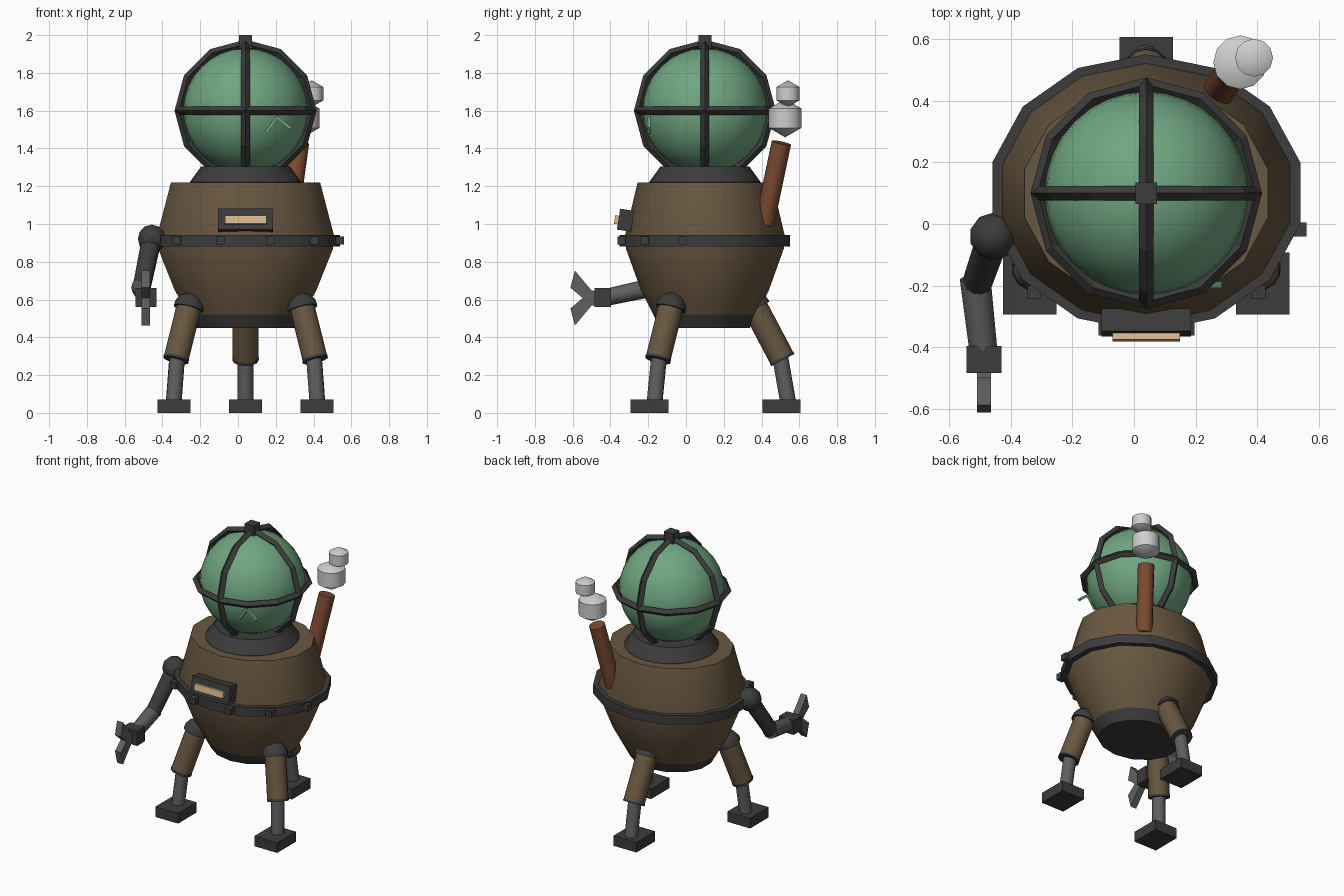
import bpy, bmesh, math
from mathutils import Vector, Matrix

cube = bpy.data.objects.get("Cube")
if cube:
    bpy.data.objects.remove(cube)

CX, CY = 0.04, 0.10   # body axis
SQUASH = 0.88         # body depth relative to width


def material(name, rgb):
    m = bpy.data.materials.new(name)
    m.use_nodes = True
    m.diffuse_color = (*rgb, 1)
    m.node_tree.nodes["Principled BSDF"].inputs["Base Color"].default_value = (*rgb, 1)
    return m


BROWN = material("brown hull", (0.14, 0.095, 0.052))
DARK = material("dark iron", (0.045, 0.045, 0.045))
STEEL = material("grey steel", (0.115, 0.115, 0.115))
GLASS = material("green glass", (0.16, 0.38, 0.22))
RUST = material("rust copper", (0.20, 0.07, 0.03))
SMOKE = material("pale smoke", (0.62, 0.62, 0.62))
LAMP = material("warm lamp", (0.70, 0.48, 0.27))


def finish(name, bm, mat, smooth=True):
    bmesh.ops.recalc_face_normals(bm, faces=bm.faces)
    mesh = bpy.data.meshes.new(name)
    bm.to_mesh(mesh)
    bm.free()
    ob = bpy.data.objects.new(name, mesh)
    bpy.context.collection.objects.link(ob)
    mesh.materials.append(mat)
    if smooth:
        bpy.ops.object.select_all(action='DESELECT')
        ob.select_set(True)
        bpy.context.view_layer.objects.active = ob
        bpy.ops.object.shade_smooth_by_angle(angle=math.radians(32))
    return ob


def box(name, loc, size, mat, rot=Matrix()):
    bm = bmesh.new()
    bmesh.ops.create_cube(bm, size=1, matrix=Matrix.Translation(loc) @ rot @ Matrix.Diagonal((*size, 1)))
    return finish(name, bm, mat, False)


def sphere(name, loc, r, mat, seg, rings):
    bm = bmesh.new()
    bmesh.ops.create_uvsphere(bm, u_segments=seg, v_segments=rings, radius=r, matrix=Matrix.Translation(loc))
    return finish(name, bm, mat)


def lathe(name, profile, mat, seg, matrix=Matrix()):
    """Closed stack of rings from (radius, height) pairs, first vertex towards +y."""
    bm = bmesh.new()
    rings = []
    for r, z in profile:
        angles = [math.pi / 2 + math.tau * i / seg for i in range(seg)]
        rings.append([bm.verts.new(matrix @ Vector((r * math.cos(a), r * math.sin(a), z))) for a in angles])
    for a, b in zip(rings, rings[1:]):
        for i in range(seg):
            j = (i + 1) % seg
            bm.faces.new((a[i], a[j], b[j], b[i]))
    bm.faces.new(rings[0])
    bm.faces.new(rings[-1])
    return finish(name, bm, mat)


def aim(a, b):
    """Matrix placing local z along a to b, with the origin at a."""
    a, b = Vector(a), Vector(b)
    return Matrix.Translation(a) @ (b - a).to_track_quat('Z', 'Y').to_matrix().to_4x4()


def rod(name, a, b, r1, r2, mat, seg=12):
    return lathe(name, [(r1, 0), (r2, (Vector(b) - Vector(a)).length)], mat, seg, aim(a, b))


def torus(name, loc, major, minor, mat, rot):
    bm = bmesh.new()
    n, m = 12, 4
    grid = []
    for i in range(n):
        spin = Matrix.Translation(loc) @ rot @ Matrix.Rotation(math.tau * i / n, 4, 'Z')
        grid.append([bm.verts.new(spin @ Vector((major + minor * math.cos(math.tau * k / m), 0,
                                                 minor * math.sin(math.tau * k / m)))) for k in range(m)])
    for i in range(n):
        a, b = grid[i], grid[(i + 1) % n]
        for k in range(m):
            bm.faces.new((a[k], b[k], b[(k + 1) % m], a[(k + 1) % m]))
    return finish(name, bm, mat, False)


# Hull, base cap, belt and neck
hull = Matrix.Translation((CX, CY, 0)) @ Matrix.Diagonal((1, SQUASH, 1, 1))
lathe("hull", [(0.31, 0.52), (0.385, 0.65), (0.475, 0.87), (0.48, 0.94), (0.405, 1.22)], BROWN, 14, hull)
lathe("base_cap", [(0.27, 0.45), (0.31, 0.52)], DARK, 14, hull)
lathe("belt", [(0.513, 0.88), (0.513, 0.943)], DARK, 14, hull)
lathe("neck", [(0.295, 1.21), (0.295, 1.222), (0.235, 1.305)], DARK, 24, Matrix.Translation((CX, CY, 0)))

# Belt bolts across the front
for k in range(5):
    a = math.radians(-135 + 30 * k)
    box("belt_bolt", (CX + 0.515 * math.cos(a), CY + 0.455 * math.sin(a), 0.912), (0.045, 0.045, 0.042), DARK)

# Dome with cage and finial
dome = Vector((CX, CY, 1.60))
sphere("glass_dome", dome, 0.33, GLASS, 32, 16)
torus("cage_level", dome, 0.353, 0.023, DARK, Matrix())
torus("cage_cross", dome, 0.353, 0.023, DARK, Matrix.Rotation(math.pi / 2, 4, 'X'))
torus("cage_lengthwise", dome, 0.353, 0.023, DARK, Matrix.Rotation(math.pi / 2, 4, 'Y'))
box("finial", (CX, CY, 1.965), (0.07, 0.07, 0.07), DARK)

# Chevron splinter on the glass
tip = Vector((0.207, -0.2, 1.565))
for end in ((0.15, -0.195, 1.485), (0.28, -0.195, 1.505)):
    d = Vector(end) - tip
    rot = Matrix.Rotation(-math.atan2(d.z, d.x), 4, 'Y')
    box("glass_splinter", tip + d / 2, (d.length, 0.02, 0.016), GLASS, rot)

# Front lamp plate
tilt = Matrix.Rotation(math.radians(-9), 4, 'X')
box("lamp_housing", (CX, -0.32, 1.02), (0.29, 0.075, 0.112), DARK, tilt)
box("lamp", (CX, -0.367, 1.022), (0.22, 0.022, 0.045), LAMP, tilt)

# Three legs
legs = [((CX + s * 0.30, -0.08, 0.56), (CX + s * 0.368, -0.148, 0.285),
         (CX + s * 0.38, -0.166, 0.06), (CX + s * 0.378, -0.193, 0.035)) for s in (-1, 1)]
legs.append(((CX, 0.365, 0.56), (CX, 0.51, 0.285), (CX, 0.54, 0.06), (CX, 0.506, 0.035)))
for hip, knee, ankle, foot in legs:
    axis = (Vector(hip) - Vector(knee)).normalized()
    lathe("hip_cap", [(0.082, -0.01), (0.08, 0.015), (0.062, 0.05), (0.03, 0.072)], DARK, 12,
          aim(hip, Vector(hip) + axis))
    rod("thigh", hip, knee, 0.068, 0.068, BROWN)
    rod("knee_rim", Vector(knee) + axis * 0.008, Vector(knee) - axis * 0.006, 0.07, 0.07, DARK)
    rod("shin", Vector(knee) + axis * 0.03, ankle, 0.042, 0.042, STEEL)
    box("foot", foot, (0.174, 0.202, 0.07), DARK)

# Right arm with claw
shoulder, elbow, wrist = (-0.457, -0.04, 0.92), (-0.512, -0.2, 0.655), (-0.487, -0.43, 0.61)
sphere("shoulder", shoulder, 0.077, DARK, 10, 6)
rod("upper_arm", shoulder, elbow, 0.053, 0.048, DARK)
rod("forearm", (-0.516, -0.175, 0.665), wrist, 0.05, 0.045, STEEL)
box("wrist_block", (-0.487, -0.44, 0.61), (0.113, 0.088, 0.1), DARK)
claw = [(-0.46, 0.0), (-0.547, 0.0), (-0.612, 0.055), (-0.588, 0.145), (-0.50, 0.04), (-0.46, 0.035)]
for side in (1, -1):
    bm = bmesh.new()
    face = bm.faces.new([bm.verts.new((-0.51, y, 0.608 + side * z)) for y, z in claw])
    moved = bmesh.ops.extrude_face_region(bm, geom=[face])["geom"]
    bmesh.ops.translate(bm, verts=[v for v in moved if isinstance(v, bmesh.types.BMVert)], vec=(0.045, 0, 0))
    finish("claw_finger", bm, STEEL, False)

# Exhaust pipe and smoke puffs
rod("exhaust_pipe", (0.265, 0.415, 1.0), (0.325, 0.505, 1.43), 0.052, 0.052, RUST)
sphere("smoke_puff_large", (0.345, 0.525, 1.56), 0.101, SMOKE, 12, 3)
sphere("smoke_puff_small", (0.39, 0.54, 1.69), 0.071, SMOKE, 12, 3)
